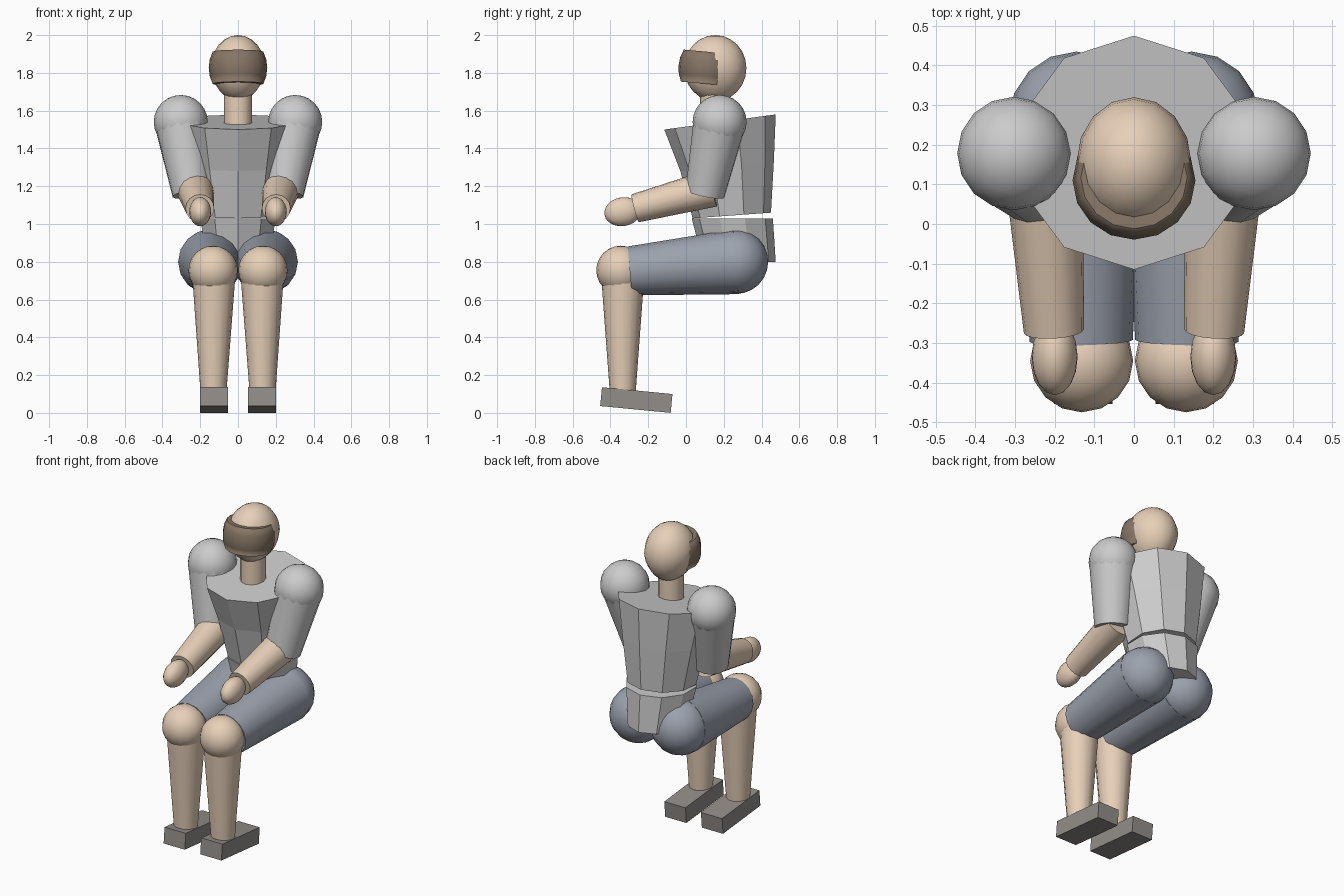
import bpy, bmesh, math
from mathutils import Vector

if "Cube" in bpy.data.objects:
    bpy.data.objects.remove(bpy.data.objects["Cube"])


def mat(name, rgb):
    m = bpy.data.materials.new(name)
    m.diffuse_color = (*rgb, 1)
    m.use_nodes = True
    m.node_tree.nodes["Principled BSDF"].inputs["Base Color"].default_value = m.diffuse_color
    return m


SKIN = mat("skin", (0.80, 0.63, 0.48))
CLOTH = mat("trousers", (0.33, 0.36, 0.42))
BROWN = mat("visor_brown", (0.24, 0.18, 0.13))
SHOE = mat("shoe", (0.29, 0.27, 0.25))


def finish(ob, name, material=None, smooth=True):
    ob.name = name
    if material:
        ob.data.materials.append(material)
    if smooth:
        bpy.ops.object.shade_smooth_by_angle(angle=math.radians(32))
    return ob


def ball(name, loc, radii, material=None, rot=(0, 0, 0), seg=16, rings=12):
    bpy.ops.mesh.primitive_uv_sphere_add(segments=seg, ring_count=rings, radius=1,
                                         location=loc, rotation=rot)
    ob = bpy.context.object
    ob.scale = radii
    return finish(ob, name, material)


def limb(name, a, b, ra, rb, material=None, sides=16):
    a, b = Vector(a), Vector(b)
    d = b - a
    bpy.ops.mesh.primitive_cone_add(vertices=sides, radius1=ra, radius2=rb, depth=d.length,
                                    location=(a + b) / 2,
                                    rotation=d.to_track_quat('Z', 'Y').to_euler())
    return finish(bpy.context.object, name, material)


def loft(name, rings, sides=10):
    # each ring: front y, front z, back y, back z, half width
    bm = bmesh.new()
    loops = []
    for yf, zf, yb, zb, rx in rings:
        loop = []
        for i in range(sides):
            t = 2 * math.pi * i / sides
            k = (1 + math.cos(t)) / 2
            loop.append(bm.verts.new((rx * math.sin(t), yf + (yb - yf) * k, zf + (zb - zf) * k)))
        loops.append(loop)
    for lo, hi in zip(loops, loops[1:]):
        for i in range(sides):
            j = (i + 1) % sides
            bm.faces.new((lo[i], lo[j], hi[j], hi[i]))
    bm.faces.new(loops[0])
    bm.faces.new(loops[-1])
    bmesh.ops.recalc_face_normals(bm, faces=bm.faces)
    me = bpy.data.meshes.new(name)
    bm.to_mesh(me)
    bm.free()
    ob = bpy.data.objects.new(name, me)
    bpy.context.collection.objects.link(ob)
    return ob


# Torso
loft("chest", [(0.035, 1.03, 0.45, 1.06, 0.205),
               (-0.03, 1.28, 0.465, 1.33, 0.255),
               (-0.115, 1.50, 0.475, 1.58, 0.30)])
loft("hips", [(0.09, 0.80, 0.475, 0.80, 0.17),
              (0.03, 1.03, 0.46, 1.03, 0.21)])

# Neck and head
limb("neck", (0, 0.15, 1.50), (0, 0.15, 1.72), 0.075, 0.075, SKIN, 12)
head = ball("head", (0, 0.155, 1.825), (0.145, 0.165, 0.175), SKIN)
for v in head.data.vertices:  # narrow the chin
    if v.co.z < 0:
        v.co.x *= 1 + 0.12 * v.co.z

# Visor: ball with top and bottom sliced flat
visor = ball("visor", (0, 0.11, 1.827), (0.155, 0.15, 0.17), BROWN, (math.radians(-5), 0, 0))
bm = bmesh.new()
bm.from_mesh(visor.data)
for s in (1, -1):
    bmesh.ops.bisect_plane(bm, geom=bm.verts[:] + bm.edges[:] + bm.faces[:],
                           plane_co=(0, 0, s * 0.5), plane_no=(0, 0, s), clear_outer=True)
bmesh.ops.holes_fill(bm, edges=[e for e in bm.edges if e.is_boundary])
bm.to_mesh(visor.data)
bm.free()

for side, s in (("left", 1), ("right", -1)):
    # Arms
    ball(side + "_shoulder", (s * 0.303, 0.178, 1.54), (0.143,) * 3)
    limb(side + "_upper_arm", (s * 0.303, 0.178, 1.54), (s * 0.243, 0.10, 1.16), 0.14, 0.105)
    limb(side + "_forearm", (s * 0.228, 0.14, 1.19), (s * 0.202, -0.27, 1.083), 0.10, 0.076, SKIN)
    ball(side + "_hand", (s * 0.20, -0.335, 1.065), (0.058, 0.098, 0.076), SKIN,
         (math.radians(10), 0, 0))
    # Legs
    ball(side + "_hip_joint", (s * 0.145, 0.265, 0.80), (0.17,) * 3, CLOTH)
    limb(side + "_thigh", (s * 0.145, 0.265, 0.80), (s * 0.133, -0.295, 0.752), 0.172, 0.13, CLOTH)
    ball(side + "_knee", (s * 0.132, -0.345, 0.755), (0.13,) * 3, SKIN)
    limb(side + "_shin", (s * 0.128, -0.335, 0.75), (s * 0.13, -0.335, 0.10), 0.116, 0.068, SKIN)
    # Shoe
    bpy.ops.mesh.primitive_cube_add(size=1, location=(s * 0.128, -0.263, 0.068),
                                    rotation=(math.radians(-5.5), 0, 0))
    bpy.context.object.scale = (0.148, 0.375, 0.10)
    finish(bpy.context.object, side + "_shoe", SHOE, False)
